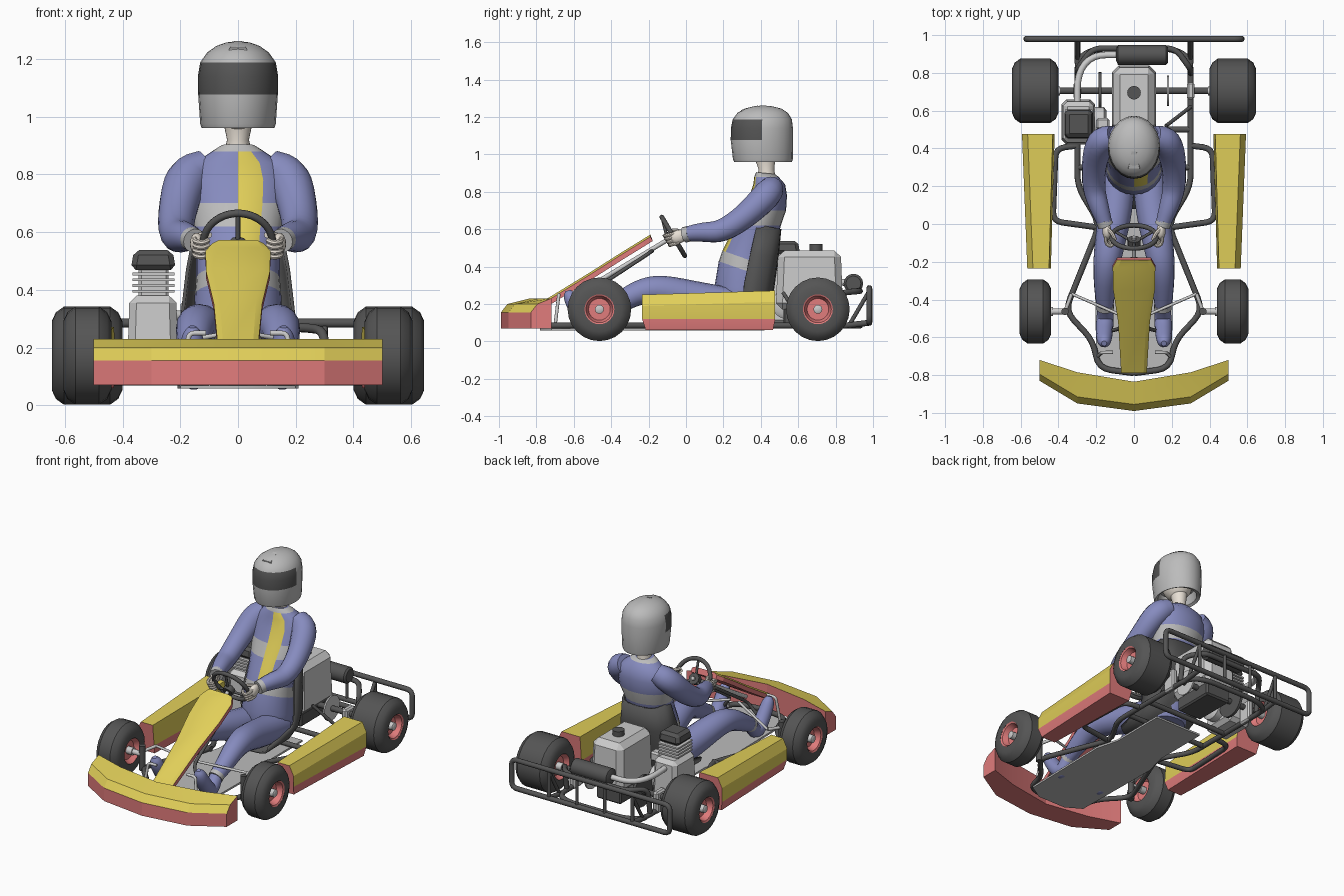
import bpy, bmesh
from math import sin, cos, pi, radians
from mathutils import Vector as V, Matrix

if "Cube" in bpy.data.objects:
    bpy.data.objects.remove(bpy.data.objects["Cube"])

def mat(name, *c):
    m = bpy.data.materials.new(name)
    m.diffuse_color = (*c, 1)
    m.use_nodes = True
    m.node_tree.nodes["Principled BSDF"].inputs["Base Color"].default_value = m.diffuse_color
    return m
YEL, RED, BLUE = mat("yellow", .75, .62, .1), mat("red", .75, .2, .2), mat("blue", .24, .26, .52)
DARK, GREY, SKIN = mat("dark", .09, .09, .09), mat("grey", .5, .5, .5), mat("skin", .8, .74, .66)

def finish(name, bm, mats=(), mirror=False, angle=40):
    bmesh.ops.recalc_face_normals(bm, faces=bm.faces)
    me = bpy.data.meshes.new(name)
    bm.to_mesh(me); bm.free()
    for m in mats: me.materials.append(m)
    o = bpy.data.objects.new(name, me)
    bpy.context.collection.objects.link(o)
    bpy.ops.object.select_all(action='DESELECT')
    o.select_set(True)
    bpy.context.view_layer.objects.active = o
    bpy.ops.object.shade_smooth_by_angle(angle=radians(angle))
    if mirror:
        o.modifiers.new("mirror", 'MIRROR').use_mirror_merge = False
    return o

def loft(name, rings, mats=(), pick=None, cap=True, ring=True, loop=False, **kw):
    bm = bmesh.new()
    vs = [[bm.verts.new(p) for p in r] for r in rings]
    n = len(rings[0])
    for i in range(len(vs) - (not loop)):
        a, b = vs[i], vs[(i + 1) % len(vs)]
        for j in range(n - (not ring)):
            k = (j + 1) % n
            f = bm.faces.new((a[j], a[k], b[k], b[j]))
            if pick: f.material_index = pick(i, j)
    if cap and ring and not loop:
        bm.faces.new(vs[0]); bm.faces.new(vs[-1])
    return finish(name, bm, mats, **kw)

def tube(name, pts, r=.016, m=DARK, n=10, f=.05, loop=False, **kw):
    """Pipe with rounded corners; points may carry their own radius."""
    P = [V((*p, r)) if len(p) == 3 else V(p) for p in pts]
    out = []
    for i, p in enumerate(P):
        if not loop and i in (0, len(P) - 1):
            new = [p]
        else:
            a, b = P[i - 1], P[(i + 1) % len(P)]
            s = p.lerp(a, min(.5, f / (p - a).length))
            e = p.lerp(b, min(.5, f / (p - b).length))
            new = [s.lerp(p, t / 4).lerp(p.lerp(e, t / 4), t / 4) for t in range(5)]
        out += [q for q in new if not out or (q - out[-1]).length > 1e-4]
    if loop and (out[0] - out[-1]).length < 1e-4: out.pop()
    rings, N, L = [], None, len(out)
    for i, p in enumerate(out):
        a = out[i - 1] if loop or i else p
        b = out[(i + 1) % L] if loop or i < L - 1 else p
        t = (b - a).to_3d().normalized()
        if N is None:
            N = t.orthogonal().normalized()
        else:
            N = (last.rotation_difference(t) @ N).normalized()
        last, B = t, t.cross(N)
        rings.append([p.to_3d() + p.w * (cos(2*pi*k/n) * N + sin(2*pi*k/n) * B) for k in range(n)])
    return loft(name, rings, [m] if m else (), loop=loop, **kw)

def lathe(name, prof, c, m=None, n=24, **kw):
    """Profile of (x offset, radius) turned about an axis along x."""
    return loft(name, [[(c[0] + x, c[1] + r*cos(2*pi*k/n), c[2] + r*sin(2*pi*k/n)) for k in range(n)]
                       for x, r in prof], [m] if m else (), **kw)

def body(name, rows, mats, pick=None, n=24, **kw):
    """Stack of ellipses (z, centre y, rx, ry, tilt); column 0 starts at the front."""
    return loft(name, [[(rx*sin(2*pi*k/n), cy - ry*cos(2*pi*k/n), z + t*ry*cos(2*pi*k/n)) for k in range(n)]
                       for z, cy, rx, ry, t in rows], mats, pick, **kw)

def box(name, x0, x1, y0, y1, z0, z1, m=None, bevel=.01, top=1, **kw):
    bm = bmesh.new()
    bmesh.ops.create_cube(bm, size=1)
    for v in bm.verts:
        s = top if v.co.z > 0 else 1
        v.co = ((x0+x1)/2 + v.co.x*s*(x1-x0), (y0+y1)/2 + v.co.y*s*(y1-y0), (z0+z1)/2 + v.co.z*(z1-z0))
    if bevel:
        bmesh.ops.bevel(bm, geom=bm.edges[:], offset=bevel, segments=1, affect='EDGES')
    return finish(name, bm, [m] if m else (), angle=25, **kw)

def ball(name, c, s, m, rot=0, **kw):
    bm = bmesh.new()
    bmesh.ops.create_uvsphere(bm, u_segments=16, v_segments=10, radius=1,
        matrix=Matrix.Translation(c) @ Matrix.Rotation(rot, 4, 'X') @ Matrix.Diagonal((*s, 1)))
    return finish(name, bm, [m], **kw)

# wheels, rims, hubs
for nm, x, y, w in (("front", .522, -.463, .083), ("rear", .523, .705, .122)):
    c = (x, y, .172)
    lathe(nm + "_tyre", [(-w, .08), (-w, .12), (-w+.014, .15), (-w+.042, .17), (w-.042, .17), (w-.014, .15),
                         (w, .12), (w, .08)], c, DARK, cap=False, mirror=True, angle=35)
    lathe(nm + "_rim", [(-w+.03, .03), (-w+.03, .06), (-w+.003, .083), (w-.003, .083), (w-.008, .072),
                        (w-.045, .058), (w-.045, .02)], c, RED, mirror=True)
    lathe(nm + "_hub", [(-w-.01, .024), (w-.012, .024), (w-.008, .018)], c, n=12, mirror=True)
lathe("rear_axle", [(-.45, .018), (.45, .018)], (0, .705, .172), DARK, n=12)
lathe("sprocket", [(-.008, .1), (.008, .1)], (-.18, .705, .172), DARK)
lathe("brake_disc", [(-.005, .08), (.005, .08)], (.18, .705, .172))
box("axle_bearing", .28, .32, .66, .75, .07, .21, mirror=True)

# chassis pipes and floor
Z = .085
tube("main_rail", [(0, -.79, Z), (.19, -.765, Z), (.215, -.62, Z), (.365, -.46, Z), (.24, -.15, Z), (.18, 0, Z),
                   (.3, .2, Z), (.3, .88, Z), (.2, .93, Z), (0, .93, Z)], f=.07, mirror=True)
tube("side_hoop", [(.18, -.02, Z), (.43, .015, Z), (.415, .4, Z), (.3, .415, Z)], mirror=True)
tube("rear_frame_arch", [(.3, .8, .1), (.3, .82, .26), (.22, .93, .27), (0, .93, .27)], mirror=True)
for y in (.3, .5):
    tube("cross_tube", [(-.3, y, Z), (.3, y, Z)])
tube("seat_strut", [(.3, .62, .1), (.17, .52, .26)], .01, mirror=True)
tray = [(.1, -.78), (.2, -.72), (.21, -.1), (.17, .05), (.17, .42)]
loft("floor_tray", [[(x, y, z) for x, y in tray] + [(-x, y, z) for x, y in tray[::-1]] for z in (.058, .07)], [GREY])
tube("rear_bumper_loop", [(-.57, .98, .1), (.57, .98, .1), (.57, .98, .285), (-.57, .98, .285)], f=.04, loop=True)
tube("rear_bumper_post", [(.3, .98, .1), (.3, .98, .285)], .012, mirror=True)
tube("rear_bumper_middle_post", [(.1, .98, .1), (.1, .98, .285)], .01, mirror=True)
tube("rear_bumper_arm", [(.3, .85, Z), (.3, .98, .1)], mirror=True)
tube("rear_bumper_brace", [(.3, .88, .1), (.3, .98, .27)], .011, mirror=True)

# front bumper
half = [(.5, -.83, -.72), (.3, -.95, -.785)]
st = [(-x, a, b) for x, a, b in half] + [(0, -.99, -.835)] + half[::-1]
loft("front_bumper", [[(x, a, .07), (x, a, .155), (x, a+.035, .2), (x, b, .23), (x, b, .07)] for x, a, b in st],
     [RED, YEL], lambda i, j: int(j in (1, 2)), angle=15)
# side pods
loft("side_pod", [[(a+.01, y+d, .06), (a, y, .12), (a+.01, y, t), (b-.03, y, t), (b, y, t-.06), (b, y, .12),
                   (b-.012, y+d, .06)] for y, a, b, t, d in ((-.235, .44, .565, .25, .02), (.477, .42, .593, .272, -.012))],
     [RED, YEL], lambda i, j: int(1 <= j <= 4), mirror=True, angle=15)
# steering fairing
st = [(-.19, .572, .09), (-.23, .547, .113), (-.35, .473, .11), (-.52, .365, .084), (-.79, .2, .068)]
loft("steering_fairing", [[(w, y+.012, z-.035), (w, y, z-.012), (.75*w, y, z), (-.75*w, y, z), (-w, y, z-.012),
                           (-w, y+.012, z-.035)] for y, z, w in st],
     [RED, YEL], lambda i, j: int(j in (1, 2, 3)), angle=25)

# steering
C, U = V((0, -.068, .562)), V((0, .51, -.86))
tube("steering_wheel", [C + .122*(V((sin(a), 0, 0)) + U*cos(a)) for a in [2*pi*k/16 for k in range(16)]], .013, loop=True)
for a in (0, 2*pi/3, -2*pi/3):
    tube("steering_spoke", [C - V((0, .03, .018)), C + .12*(V((sin(a), 0, 0)) - U*cos(a))], .008)
tube("steering_hub", [C - V((0, .04, .024)), C - V((0, .012, .007))], .035)
tube("steering_column", [C, C - V((0, .55, .33))], .012, None)
tube("column_support", [(.18, -.58, Z), (.06, -.55, .24), (.06, -.2, .47), (0, -.18, .485)], .01, mirror=True)
tube("stub_axle", [(.36, -.463, .172), (.46, -.463, .172)], .017, None, mirror=True)
tube("kingpin", [(.365, -.463, .07), (.365, -.463, .23)], .02, mirror=True)
tube("steering_arm", [(.365, -.463, .19), (.33, -.37, .2)], .01, None, mirror=True)
tube("tie_rod", [(.33, -.37, .2), (.03, -.5, .25)], .008, None, mirror=True)
tube("pedal", [(.19, -.7, Z), (.17, -.68, .25), (.11, -.68, .25)], .009, None, f=.02, mirror=True)

# seat shell
st = [(.51, .6, -1, .2, .15, .13), (.495, .45, -1, .15, .18, .15), (.47, .27, -1, .2, .2, .16),
      (.42, .15, -.75, .6, .195, .15), (.3, .09, -.1, 1, .185, .11), (.08, .09, 0, 1, .17, .06)]
us = [k/6 - 1 for k in range(13)]
seat = loft("seat", [[(w*sin(u*pi/2), y + a*d*abs(u)**3, z + b*d*abs(u)**3) for u in us] for y, z, a, b, w, d in st],
            [DARK], ring=False)
seat.modifiers.new("thickness", 'SOLIDIFY').thickness = .012

# engine with fins and exhaust
box("engine_case", -.385, -.205, .42, .66, .09, .38, bevel=.025, top=.9)
lathe("engine_cover", [(0, .08), (.05, .08), (.065, .06)], (-.21, .54, .2))
for k in range(4):
    box("cylinder_fin", -.365, -.22, .455, .605, .39 + .02*k, .4 + .02*k, bevel=0)
box("cylinder", -.345, -.24, .475, .585, .37, .48)
box("cylinder_head", -.372, -.215, .45, .61, .468, .538, DARK, bevel=.018, top=.85)
box("carburettor", -.2, -.13, .5, .56, .3, .36)
tube("exhaust_pipe", [(-.3, .62, .33), (-.3, .8, .32), (-.22, .895, .31), (-.08, .895, .31)], .018, None, f=.1)
lathe("silencer", [(-.14, .03), (-.13, .052), (.125, .052), (.135, .04)], (.045, .895, .31), DARK, n=16)
# fuel tank
box("fuel_tank", -.118, .118, .48, .84, .17, .487, bevel=.035, top=.93)
tube("tank_cap", [(0, .695, .48), (0, .695, .52)], .036, DARK, n=16)
box("tank_mount", -.09, .09, .52, .8, .09, .18, DARK)

# driver torso, with belt, chest band, stripe and collar
rows = [(.12, .3, .12, .11, 0), (.18, .3, .155, .145, 0), (.28, .305, .155, .15, .2), (.38, .315, .15, .14, .35),
        (.44, .325, .145, .13, .35), (.53, .355, .145, .125, .2), (.62, .385, .155, .122, 0), (.7, .42, .17, .115, 0),
        (.78, .44, .175, .1, 0), (.84, .445, .15, .085, 0), (.88, .43, .09, .065, 0), (.9, .425, .058, .05, .1)]
body("torso", rows, [BLUE, YEL, GREY],
     lambda i, j: 2 if i == 10 else 1 if j < 2 and i > 3 else 2 if i in (3, 6) else 0)
# neck, face and helmet
body("neck", [(.87, .43, .05, .05, 0), (.92, .43, .038, .042, 0), (1.0, .42, .055, .06, 0)], [SKIN])
ball("head", (0, .41, 1.08), (.095, .11, .13), SKIN)
rows = [(1.03, .41, .1, .12, 0), (.97, .41, .11, .13, 0), (.96, .412, .126, .155, 0), (.975, .411, .131, .16, 0),
        (1.077, .406, .138, .167, 0), (1.14, .406, .139, .166, 0), (1.188, .408, .131, .158, 0),
        (1.222, .41, .107, .135, 0), (1.245, .412, .075, .098, 0), (1.257, .412, .04, .05, 0), (1.261, .412, .008, .01, 0)]
body("helmet", rows, [GREY, DARK], lambda i, j: int(i in (4, 5) and (j < 6 or j > 17)))
loft("helmet_vent", [[(-w, y, z-.02), (w, y, z-.02), (w*.8, y, z), (-w*.8, y, z)]
                     for y, w, z in ((.295, .036, 1.238), (.385, .016, 1.262))], [GREY], angle=10)

# arms and hands
tube("arm", [(.11, .46, .825, .062), (.18, .44, .79, .078), (.212, .32, .67, .066), (.215, .19, .585, .06),
             (.185, .09, .585, .052), (.155, .005, .575, .04)], m=BLUE, n=16, f=1, mirror=True)
tube("glove_cuff", [(.162, .02, .577), (.15, -.008, .57)], .042, GREY, n=16, mirror=True)
ball("hand", (.143, -.04, .56), (.024, .048, .036), SKIN, .3, mirror=True)
for k in range(4):
    d = U * (k - 1.5) * .019 + V((0, 0, -.003))
    tube("finger", [V(p) + d for p in ((.15, -.05, .555), (.148, -.092, .545), (.122, -.105, .54), (.103, -.085, .55))],
         .0095, SKIN, n=8, f=.02, mirror=True)
tube("thumb", [(.14, -.025, .585), (.115, -.05, .595), (.1, -.085, .59)], .011, SKIN, n=8, mirror=True)

# legs and shoes
tube("leg", [(.08, .3, .19, .088), (.095, .08, .225, .09), (.135, -.14, .282, .078), (.15, -.25, .265, .066),
             (.155, -.36, .205, .055), (.153, -.45, .155, .042)], m=BLUE, n=16, f=1, mirror=True)
tube("trouser_cuff", [(.153, -.428, .168), (.153, -.45, .154)], .046, GREY, n=16, mirror=True)
tube("shoe", [(.153, -.44, .16, .04), (.153, -.5, .085, .046), (.156, -.55, .13, .046), (.158, -.605, .21, .042),
              (.158, -.625, .25, .034), (.158, -.632, .272, .014)], m=BLUE, n=14, f=.04, mirror=True)
